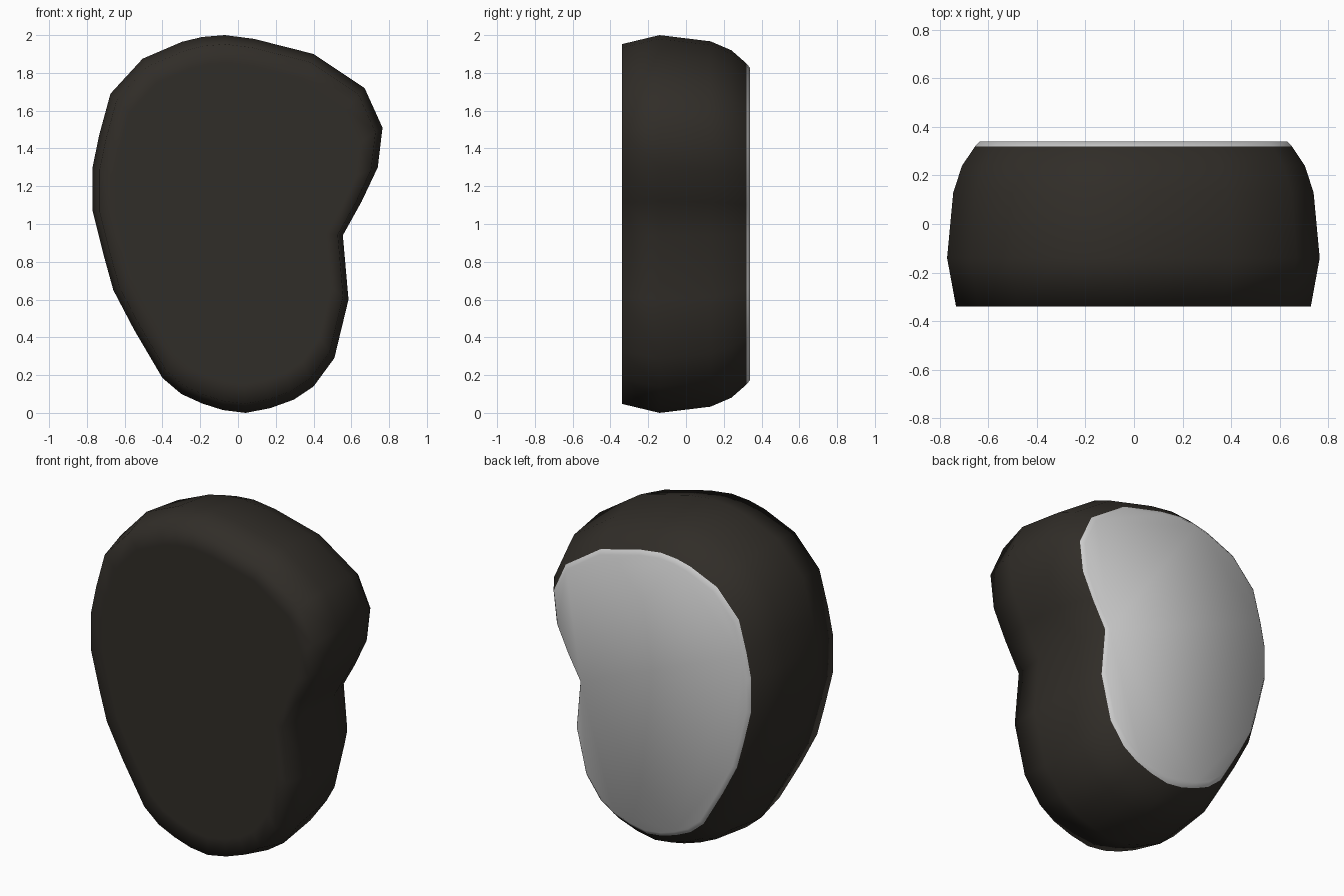
import bpy, bmesh

if "Cube" in bpy.data.objects:
    bpy.data.objects.remove(bpy.data.objects["Cube"])

# Kidney-shaped outline in the x-z plane, taken at the widest section
OUTLINE = [
    (-0.07, 2.0), (0.085, 1.98), (0.40, 1.90), (0.67, 1.72), (0.765, 1.51),
    (0.74, 1.30), (0.655, 1.12), (0.555, 0.94), (0.585, 0.60), (0.51, 0.29),
    (0.40, 0.14), (0.295, 0.07), (0.17, 0.025), (0.04, 0.0), (-0.08, 0.015),
    (-0.19, 0.05), (-0.30, 0.10), (-0.40, 0.185), (-0.55, 0.44), (-0.66, 0.65),
    (-0.71, 0.83), (-0.77, 1.07), (-0.77, 1.30), (-0.735, 1.47), (-0.675, 1.69),
    (-0.505, 1.875), (-0.295, 1.965), (-0.19, 1.99),
]

# Sections from front to back: (y, scale about the centre)
SECTIONS = [
    (-0.34, 0.85), (-0.34, 0.952), (-0.14, 1.0), (0.13, 0.967),
    (0.24, 0.92), (0.32, 0.85), (0.34, 0.825),
]

dark = bpy.data.materials.new("dark_shell")
dark.diffuse_color = (0.03, 0.026, 0.021, 1)
dark.use_nodes = True
dark.node_tree.nodes["Principled BSDF"].inputs["Base Color"].default_value = dark.diffuse_color

# Loft the sections into one closed body
bm = bmesh.new()
rings = [[bm.verts.new((x * s, y, 1 + (z - 1) * s)) for x, z in OUTLINE]
         for y, s in SECTIONS]
n = len(OUTLINE)
for r, (a, b) in enumerate(zip(rings, rings[1:])):
    for i in range(n):
        j = (i + 1) % n
        face = bm.faces.new((a[i], a[j], b[j], b[i]))
        # the last chamfer belongs to the plain grey back
        face.material_index = 1 if r == len(rings) - 2 else 0

# Flat front and grey back
bm.faces.new(rings[0])
bm.faces.new(rings[-1]).material_index = 1
bmesh.ops.recalc_face_normals(bm, faces=bm.faces)
for f in bm.faces:
    f.smooth = True

mesh = bpy.data.meshes.new("kidney_pad")
bm.to_mesh(mesh)
bm.free()
mesh.materials.append(dark)
mesh.materials.append(None)
bpy.context.collection.objects.link(bpy.data.objects.new("kidney_pad", mesh))
